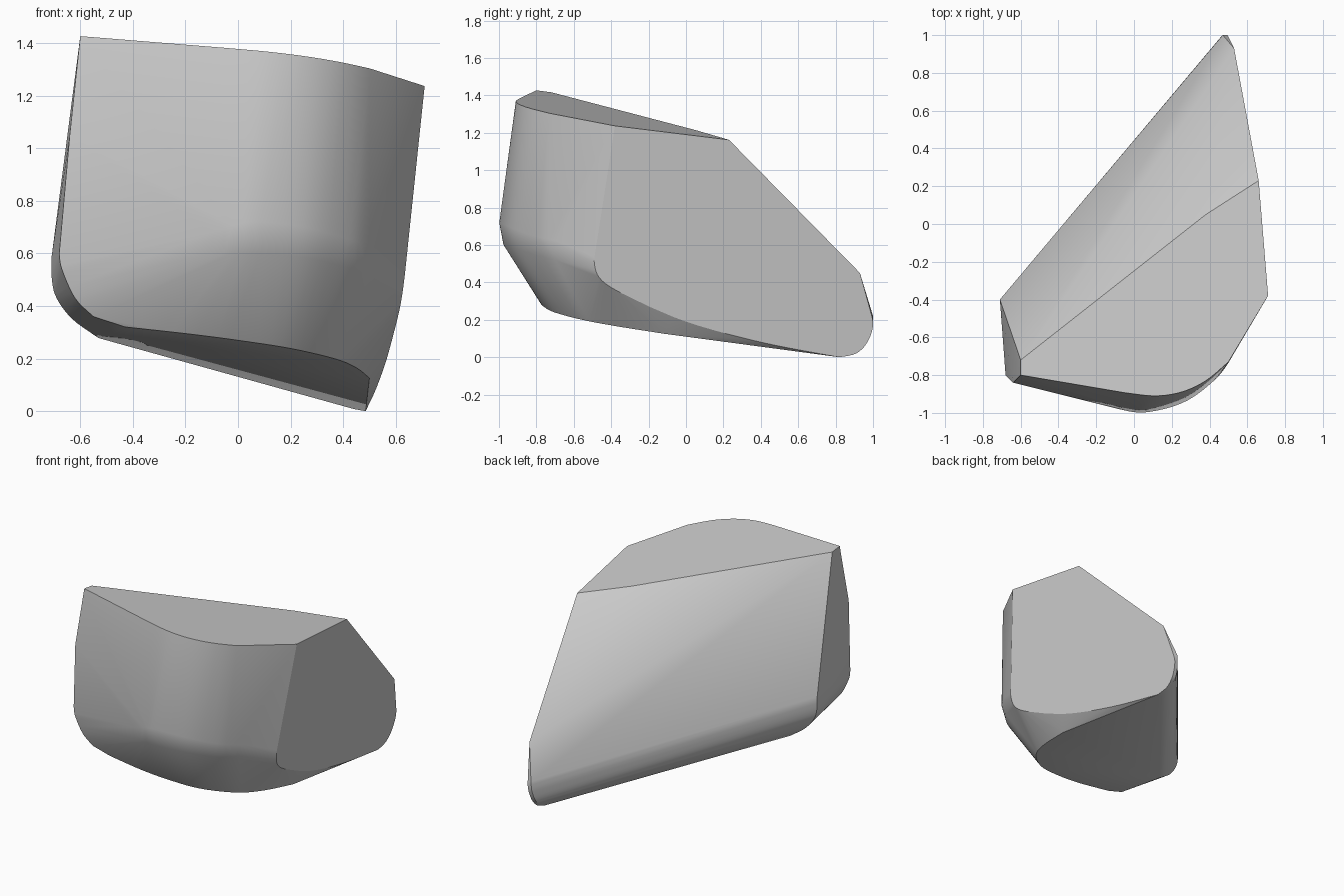
import bpy
import bmesh
import math
from mathutils import Vector

default_cube = bpy.data.objects.get("Cube")
if default_cube:
    bpy.data.objects.remove(default_cube, do_unlink=True)


# The three flat planes that bound the block
def on_top(x, y):
    return Vector((x, y, 1.26 - .103 * x - .131 * y))


def on_base(x, y):
    return Vector((x, y, .167 - .115 * x - .135 * y))


def on_right_side(y, z):
    return Vector((.541 - .068 * y + .116 * z, y, z))


def rounded(points, steps=5):
    """Sample a smooth curve that passes through every control point."""
    padded = [points[0]] + list(points) + [points[-1]]
    samples = []
    for before, start, end, after in zip(padded, padded[1:], padded[2:], padded[3:]):
        for step in range(steps):
            t = step / steps
            slope_in = (end - before) / 2
            slope_out = (after - start) / 2
            bend = 3 * (end - start) - 2 * slope_in - slope_out
            twist = 2 * (start - end) + slope_in + slope_out
            samples.append(start + slope_in * t + bend * t ** 2 + twist * t ** 3)
    samples.append(points[-1].copy())
    return samples


def place(surface, pairs):
    return [surface(*pair) for pair in pairs]


def vectors(triples):
    return [Vector(triple) for triple in triples]


# Top outline: curved front edge, then the straight corners
top_front = rounded(place(on_top, [
    (-.05, -.893), (.11, -.91), (.25, -.89), (.38, -.83), (.5, -.73)]))
top_corners = place(on_top, [
    (-.6, -.72), (-.6, -.8), (.71, -.38), (.66, .23), (.38, .05)])

# Base outline: curved front edge, then the straight back corners
base_front = rounded(place(on_base, [
    (-.43, -.77), (-.2, -.78), (0, -.76), (.2, -.7),
    (.37, -.55), (.45, -.37), (.5, -.12)]))
base_corners = place(on_base, [(.485, .82), (.44, .8), (-.53, -.37)])

# Right side outline: lower front sweep and rounded back corner
right_sweep = rounded(place(on_right_side, [
    (-.48, .58), (-.49, .5), (-.45, .41), (-.3, .32), (0, .19), (.4, .08), (.82, 0)]))
right_heel = rounded(place(on_right_side, [
    (.82, 0), (.91, .02), (.97, .08), (1, .17), (.985, .25)]))
right_corner = place(on_right_side, [(.93, .45)])

# Belly: the widest front line and the softer roll beneath it
belly = rounded(vectors([
    (-.1, -.975, .68), (.05, -.998, .72), (.25, -.95, .7),
    (.4, -.85, .66), (.5, -.735, .63), (.632, -.49, .58)]))
belly_roll = rounded(vectors([
    (-.1, -.96, .6), (.05, -.975, .6), (.25, -.925, .585),
    (.4, -.815, .55), (.5, -.7, .52)]))

# Left end: front ridge, then the matching rounded front and back rims
left_ridge = vectors([(-.64, -.84, 1.05)])
left_front_rim = rounded(vectors([
    (-.68, -.8, .6), (-.67, -.8, .54), (-.62, -.79, .43), (-.55, -.78, .36)]))
left_back_rim = rounded(vectors([
    (-.71, -.4, .58), (-.708, -.4, .5), (-.69, -.4, .43),
    (-.63, -.39, .35), (-.53, -.37, .278)]))

# Back heel: rounded lower edge where the back meets the right side
back_heel = rounded(vectors([
    (.47, 1, .22), (.465, .995, .15), (.455, .96, .07), (.445, .88, .02)]))

# Wrap all outlines into one solid block
block_mesh = bmesh.new()
for outline in (top_front, top_corners, base_front, base_corners, right_sweep,
                right_heel, right_corner, belly, belly_roll, left_ridge,
                left_front_rim, left_back_rim, back_heel):
    for point in outline:
        block_mesh.verts.new(point)
bmesh.ops.remove_doubles(block_mesh, verts=block_mesh.verts[:], dist=.001)
bmesh.ops.convex_hull(block_mesh, input=block_mesh.verts[:], use_existing_faces=False)
loose = [vert for vert in block_mesh.verts if not vert.link_faces]
bmesh.ops.delete(block_mesh, geom=loose, context="VERTS")
bmesh.ops.dissolve_limit(block_mesh, angle_limit=math.radians(1),
                         verts=block_mesh.verts[:], edges=block_mesh.edges[:])
bmesh.ops.recalc_face_normals(block_mesh, faces=block_mesh.faces[:])

mesh = bpy.data.meshes.new("wedge_block")
block_mesh.to_mesh(mesh)
block_mesh.free()
block = bpy.data.objects.new("wedge_block", mesh)
bpy.context.collection.objects.link(block)

# Plain grey finish
grey = bpy.data.materials.new("light_grey")
grey.use_nodes = True
colour = (.6, .6, .6, 1)
grey.diffuse_color = colour
grey.node_tree.nodes["Principled BSDF"].inputs["Base Color"].default_value = colour
mesh.materials.append(grey)

# Soft curves with crisp borders
bpy.ops.object.select_all(action="DESELECT")
block.select_set(True)
bpy.context.view_layer.objects.active = block
bpy.ops.object.shade_smooth_by_angle(angle=math.radians(25))
